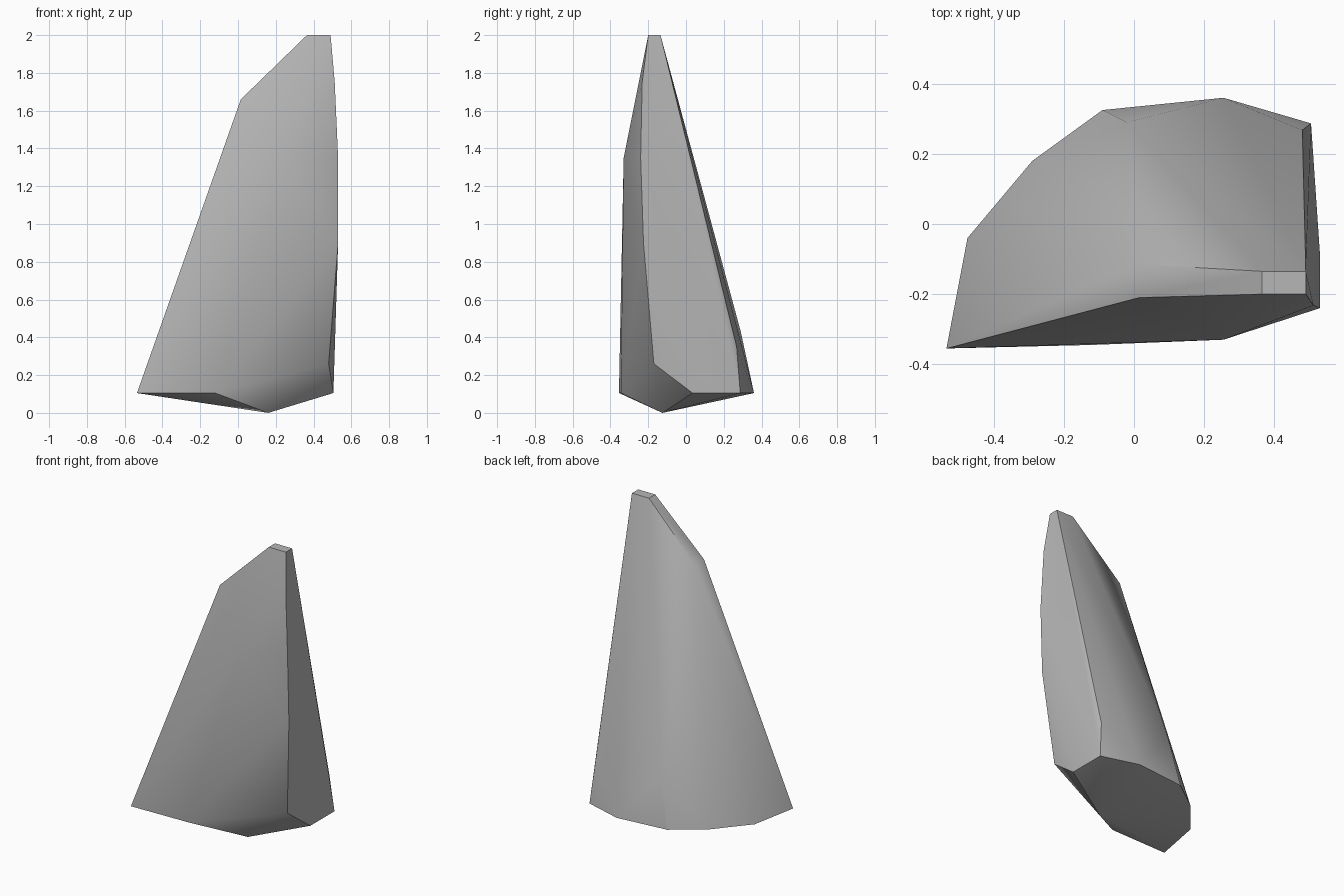
import bpy, bmesh, math

cube = bpy.data.objects.get("Cube")
if cube:
    bpy.data.objects.remove(cube, do_unlink=True)

# Stone colour
stone = bpy.data.materials.new("stone grey")
stone.use_nodes = True
GREY = (0.47, 0.47, 0.47, 1.0)
stone.diffuse_color = GREY
stone.node_tree.nodes["Principled BSDF"].inputs["Base Color"].default_value = GREY

# Corners of the faceted shard
tip = [(x, y, 2.0) for x in (0.365, 0.49) for y in (-0.20, -0.135)]
shoulder = [(0.015, -0.21, 1.66), (0.015, -0.115, 1.66)]
rim = [(x, y, 0.105) for x, y in (
    (-0.535, -0.355), (-0.475, -0.04), (-0.29, 0.18), (-0.09, 0.325),
    (0.255, 0.36), (0.505, 0.287), (0.505, 0.035), (-0.12, -0.345))]
front_ridge = [(0.255, -0.33, 1.35)]
right_side = [(0.512, -0.232, 1.75), (0.53, -0.24, 1.35), (0.53, -0.225, 0.9),
              (0.53, -0.08, 0.9), (0.48, -0.17, 0.26)]
back = [(0.48, 0.268, 0.35), (-0.02, 0.29, 0.43)]
foot = [(0.16, -0.125, 0.0)]

# Wrap the corners into one convex solid
bm = bmesh.new()
for p in tip + shoulder + rim + front_ridge + right_side + back + foot:
    bm.verts.new(p)
hull = bmesh.ops.convex_hull(bm, input=bm.verts[:])
loose = [v for v in bm.verts if not v.link_faces]
bmesh.ops.delete(bm, geom=loose, context='VERTS')
bmesh.ops.dissolve_limit(bm, angle_limit=math.radians(0.5),
                         verts=bm.verts[:], edges=bm.edges[:])
bmesh.ops.recalc_face_normals(bm, faces=bm.faces[:])

mesh = bpy.data.meshes.new("rock_shard")
bm.to_mesh(mesh)
bm.free()
mesh.materials.append(stone)
shard = bpy.data.objects.new("rock_shard", mesh)
bpy.context.collection.objects.link(shard)

# Soft shading across the gentle facets, crisp outer edges
bpy.ops.object.select_all(action='DESELECT')
shard.select_set(True)
bpy.context.view_layer.objects.active = shard
bpy.ops.object.shade_smooth_by_angle(angle=math.radians(30))
